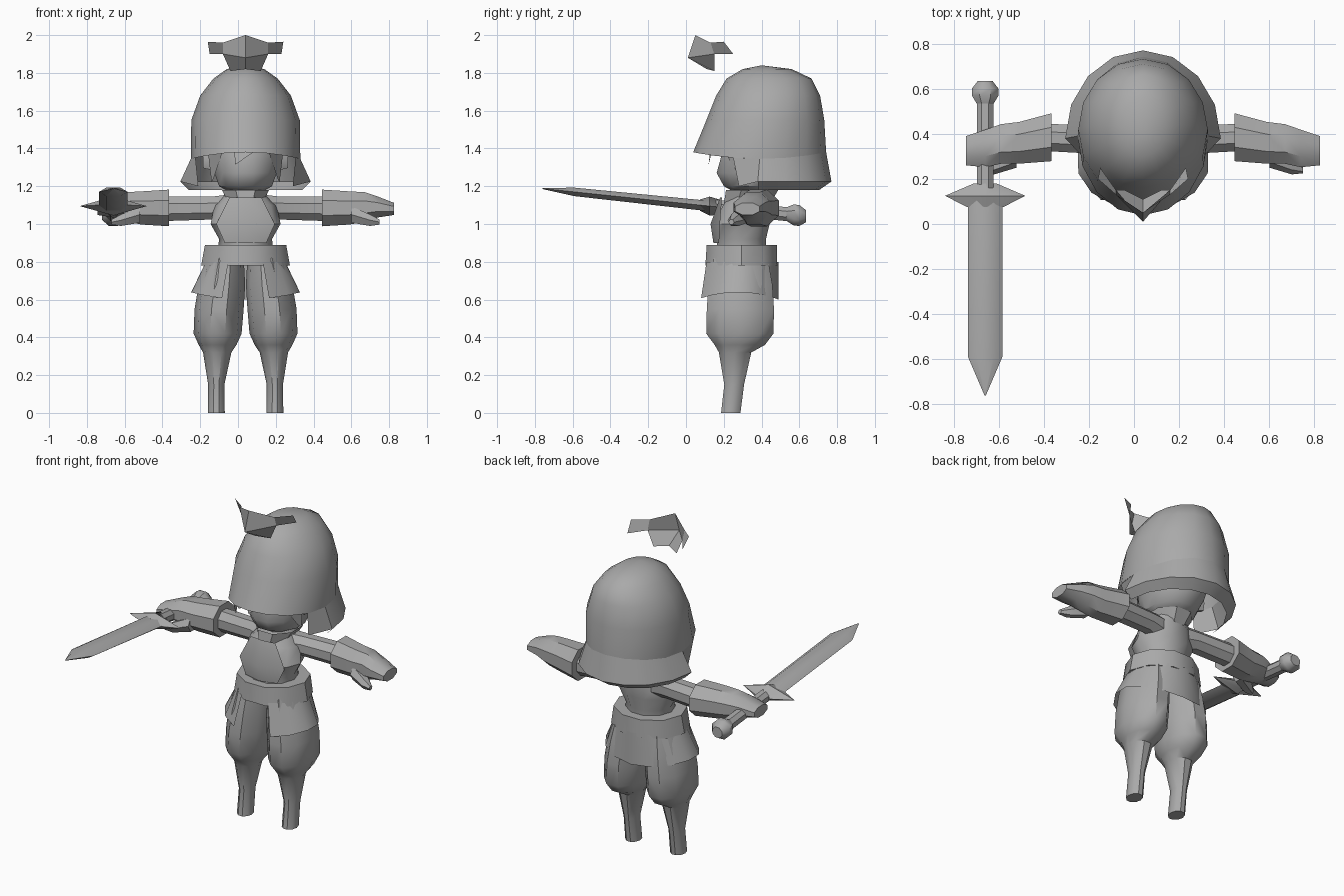
import bpy, bmesh, math
from mathutils import Vector

cube = bpy.data.objects.get("Cube")
if cube:
    bpy.data.objects.remove(cube)

MID = 0.04  # body midline
grey = bpy.data.materials.new("plain grey")
grey.use_nodes = True
grey.diffuse_color = (0.4, 0.4, 0.4, 1)
grey.node_tree.nodes["Principled BSDF"].inputs["Base Color"].default_value = (0.4, 0.4, 0.4, 1)


def finish(name, bm, angle=40, solid=True):
    if solid:
        bmesh.ops.recalc_face_normals(bm, faces=bm.faces)
    mesh = bpy.data.meshes.new(name)
    bm.to_mesh(mesh)
    bm.free()
    mesh.materials.append(grey)
    ob = bpy.data.objects.new(name, mesh)
    ob.location.x = MID
    bpy.context.collection.objects.link(ob)
    bpy.ops.object.select_all(action='DESELECT')
    ob.select_set(True)
    bpy.context.view_layer.objects.active = ob
    bpy.ops.object.shade_smooth_by_angle(angle=math.radians(angle))
    return ob


def skin(bm, rows, closed):
    """Join rows of points with quads and return the vertices."""
    grid = [[bm.verts.new(p) for p in row] for row in rows]
    n = len(grid[0])
    for a, b in zip(grid, grid[1:]):
        for i in range(n if closed else n - 1):
            j = (i + 1) % n
            bm.faces.new((a[i], a[j], b[j], b[i]))
    return grid


def loft(name, axis, rings, n=8, side=1, caps=True, angle=40, turn=0.5):
    """Rings are (position, centre, centre, radius, radius) along an axis."""
    rows = []
    for pos, c1, c2, r1, r2 in rings:
        row = []
        for i in range(n):
            t = math.tau * (i + turn) / n
            u, v = c1 + r1 * math.sin(t), c2 - r2 * math.cos(t)
            x, y, z = {'x': (pos, u, v), 'y': (u, pos, v), 'z': (u, v, pos)}[axis]
            row.append((x * side, y, z))
        rows.append(row)
    bm = bmesh.new()
    grid = skin(bm, rows, True)
    if caps:
        bm.faces.new(grid[0])
        bm.faces.new(grid[-1])
    return finish(name, bm, angle)


def sheet(name, rows, angle=40):
    bm = bmesh.new()
    skin(bm, rows, False)
    return finish(name, bm, angle)


def arc(cy, rx, ry, height, angles):
    """Points round the midline; angle 0 is the front."""
    return [(rx * math.sin(a), cy - ry * math.cos(a), height(a)) for a in angles]


# Helmet dome
N = 16
full = [math.tau * i / N for i in range(N)]
bm = bmesh.new()
dome = [(1.38, .39, .29, .352), (1.55, .42, .287, .312), (1.68, .435, .24, .275),
        (1.77, .44, .17, .225), (1.82, .43, .10, .13)]
rows = []
for k, (z, cy, rx, ry) in enumerate(dome):
    dip = .035 if k == 0 else 0
    rows.append(arc(cy, rx, ry, lambda a: z - dip * math.sin(a) ** 2, full))
grid = skin(bm, rows, True)
top = bm.verts.new((0, .40, 1.84))
for i in range(N):
    bm.faces.new((grid[-1][i], grid[-1][(i + 1) % N], top))
finish("helmet_dome", bm)

# Neck guard flaring from the sides and back, with a turned-in lip
rear = [math.pi / 2 + math.pi * i / 8 for i in range(9)]
sheet("helmet_neck_guard", [
    arc(.39, .29, .352, lambda a: 1.38 - .035 * math.sin(a) ** 2, rear),
    arc(.38, .345, .39, lambda a: 1.225, rear),
    arc(.38, .30, .325, lambda a: 1.18, rear)])
# Cheek corners in front of the neck guard
for s, name in ((1, "left"), (-1, "right")):
    bm = bmesh.new()
    pts = [(.29 * s, .39, 1.345), (.345 * s, .38, 1.225), (.25 * s, .28, 1.20), (.265 * s, .25, 1.35)]
    bm.faces.new([bm.verts.new(p) for p in pts])
    finish(name + "_cheek_flap", bm)

# Floating crest
sheet("crest", [
    [(-.2, .2, 1.965), (-.12, .13, 1.96), (0, .05, 2), (.12, .13, 1.96), (.2, .2, 1.965)],
    [(-.19, .25, 1.9), (-.12, .15, 1.9), (0, .01, 1.88), (.12, .15, 1.9), (.19, .25, 1.9)]], 20)
sheet("crest_base", [
    [(-.12, .15, 1.9), (0, .01, 1.88), (.12, .15, 1.9)],
    [(-.08, .15, 1.81), (0, .11, 1.82), (.08, .15, 1.81)]], 20)

# Head, ears and hair
loft("head", 'z', [(1.17, 0, .36, .09, .11), (1.2, 0, .36, .145, .165), (1.27, 0, .37, .17, .215),
                   (1.36, 0, .39, .2, .21), (1.48, 0, .42, .2, .22), (1.6, 0, .42, .12, .14)], 12)
for s, name in ((1, "left"), (-1, "right")):
    loft(name + "_ear", 'x', [(.15, .36, 1.33, .04, .06), (.225, .38, 1.34, .02, .05)], 6, s)
    sheet(name + "_hair_lock", [[(.12 * s, .2, 1.39), (.2 * s, .3, 1.39)],
                                [(.17 * s, .29, 1.24), (.18 * s, .31, 1.22)]])
sheet("hair_fringe", [[(-.06, .14, 1.40), (.07, .13, 1.40)], [(-.055, .12, 1.315), (-.045, .12, 1.32)]])

# Torso, collar and chest plate
loft("torso", 'z', [(.84, 0, .29, .15, .14), (.92, 0, .295, .14, .135), (1.0, 0, .295, .185, .155),
                    (1.1, 0, .32, .165, .13), (1.17, 0, .35, .1, .1), (1.22, 0, .36, .09, .1)], 10)
loft("collar", 'z', [(1.1, 0, .32, .09, .13), (1.18, 0, .35, .135, .15)], 8, caps=False)
sheet("chest_plate", [
    [(-.085, .19, 1.14), (0, .18, 1.14), (.085, .19, 1.14)],
    [(-.155, .18, 1.0), (0, .13, 1.0), (.155, .18, 1.0)],
    [(-.11, .175, .9), (0, .145, .9), (.11, .175, .9)]])

# Belt and open-fronted skirt
loft("belt", 'z', [(.78, 0, .293, .235, .2), (.89, 0, .295, .215, .195)], 10)
gap = math.radians(25)
wrap = [gap + (math.tau - 2 * gap) * i / 12 for i in range(13)]
sheet("skirt", [
    arc(.29, .215, .2, lambda a: .8, wrap),
    arc(.275, .295, .215, lambda a: .6 + .04 * math.sin(a) ** 2, wrap)])

# Legs, arms and hands
for s, name in ((1, "left"), (-1, "right")):
    loft(name + "_leg", 'z', [
        (0, .155, .237, .045, .054), (.15, .155, .255, .043, .055), (.32, .15, .26, .075, .09),
        (.36, .148, .285, .1, .14), (.42, .148, .285, .127, .187), (.55, .14, .288, .13, .187),
        (.68, .125, .288, .123, .178), (.82, .11, .29, .1, .15)], 10, s)
    loft(name + "_arm", 'x', [(.07, .34, 1.08, .085, .085), (.17, .37, 1.085, .066, .066),
                              (.44, .385, 1.08, .066, .07)], 8, s)
    loft(name + "_glove", 'x', [
        (.405, .385, 1.085, .115, .105), (.55, .36, 1.085, .1, .095), (.63, .355, 1.09, .095, .085),
        (.70, .335, 1.09, .09, .06), (.785, .325, 1.08, .07, .035)], 8, s)
    loft(name + "_thumb", 'x', [(.56, .3, 1.05, .05, .05), (.66, .26, 1.02, .04, .035),
                                (.71, .24, 1.01, .015, .015)], 6, s)


# Sword along y, rising towards the tip
def rise(y):
    return 1.108 - .105 * y


def along(rings):
    return [(y, -.70, rise(y), rx, rz) for y, rx, rz in rings]


loft("sword_pommel", 'y', along([(.635, .035, .035), (.6, .064, .06), (.57, .064, .06), (.525, .035, .035)]), 8)
loft("sword_grip", 'y', along([(.54, .04, .04), (.16, .04, .04)]), 8)
loft("sword_guard", 'y', along([(.18, .05, .04), (.125, .178, .05), (.075, .08, .03)]), 4, turn=0)
loft("sword_blade", 'y', along([(.12, .076, .032), (-.59, .076, .026), (-.76, .003, .003)]), 6, turn=.5)
